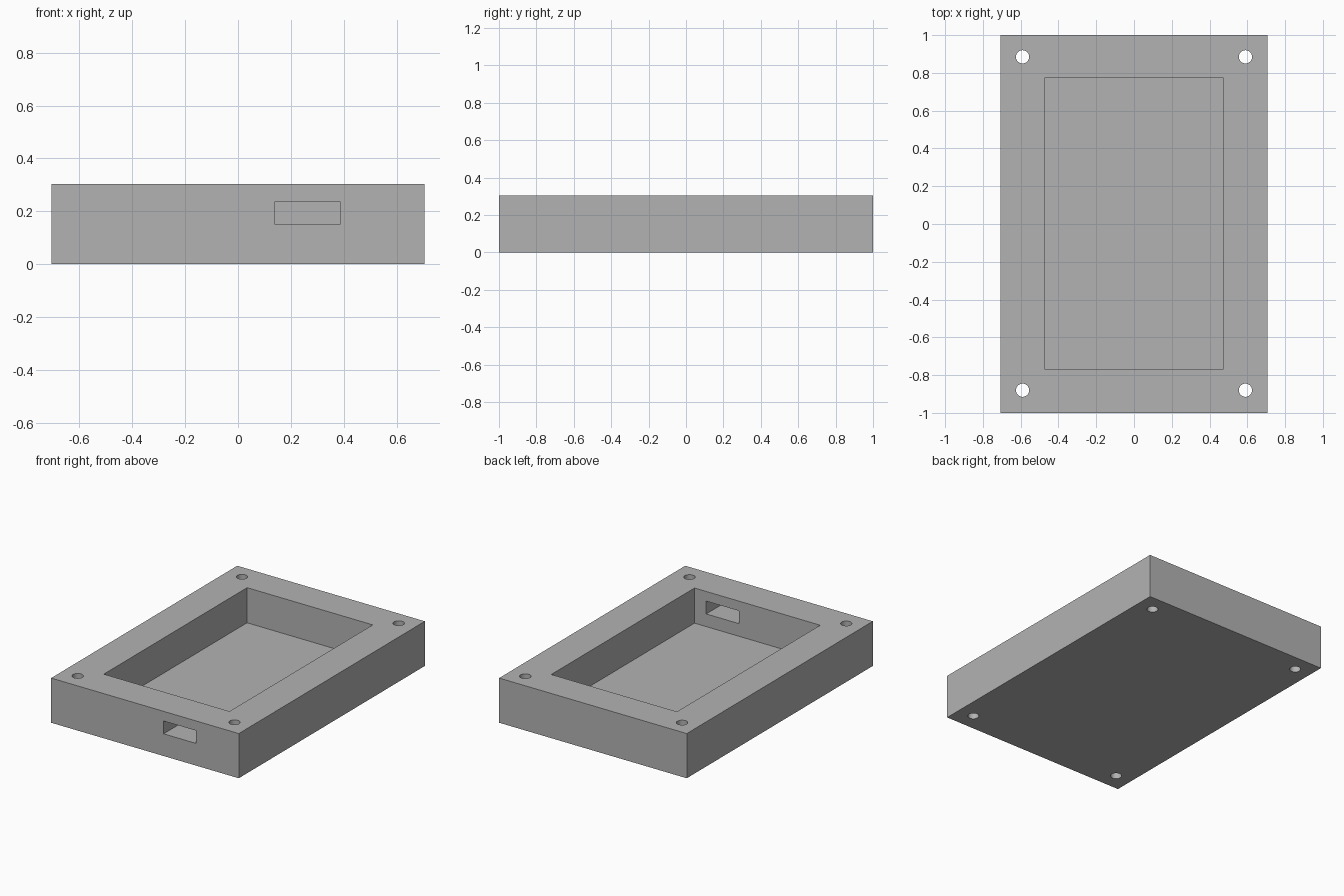
import bpy

if "Cube" in bpy.data.objects:
    bpy.data.objects.remove(bpy.data.objects["Cube"], do_unlink=True)

# Single matte grey
GREY = (0.45, 0.45, 0.45, 1)
grey = bpy.data.materials.new("grey plastic")
grey.use_nodes = True
grey.diffuse_color = GREY
grey.node_tree.nodes["Principled BSDF"].inputs["Base Color"].default_value = GREY


def box(name, low, high):
    """Axis-aligned box between two corners."""
    mid = [(a + b) / 2 for a, b in zip(low, high)]
    bpy.ops.mesh.primitive_cube_add(size=1, location=mid)
    ob = bpy.context.object
    ob.name = name
    ob.scale = [b - a for a, b in zip(low, high)]
    bpy.ops.object.transform_apply(location=True, rotation=False, scale=True)
    ob.data.materials.append(grey)
    return ob


W, L, H = 0.706, 1.0, 0.304     # half width, half length, height
FLOOR = 0.065

case = box("case_tray", (-W, -L, 0), (W, L, H))

# Pocket and the connector slot through the front wall
cutters = [
    box("pocket_cutter", (-0.473, -0.767, FLOOR), (0.473, 0.773, H + 0.1)),
    box("slot_cutter", (0.14, -L - 0.1, 0.151), (0.385, -0.7, 0.238)),
]

# Screw holes right through the corners
for x in (-0.59, 0.59):
    for y in (-0.88, 0.885):
        bpy.ops.mesh.primitive_cylinder_add(
            vertices=48, radius=0.035, depth=1, location=(x, y, H / 2))
        hole = bpy.context.object
        hole.name = "screw_hole_cutter"
        hole.data.materials.append(grey)
        cutters.append(hole)

# Cut everything, then discard the cutters
bpy.context.view_layer.objects.active = case
for cutter in cutters:
    mod = case.modifiers.new("cut", "BOOLEAN")
    mod.operation = "DIFFERENCE"
    mod.solver = "EXACT"
    mod.object = cutter
    bpy.ops.object.modifier_apply(modifier=mod.name)
    bpy.data.objects.remove(cutter, do_unlink=True)

# Smooth hole walls, crisp box edges
bpy.ops.object.select_all(action="DESELECT")
case.select_set(True)
bpy.ops.object.shade_smooth_by_angle(angle=0.6)
